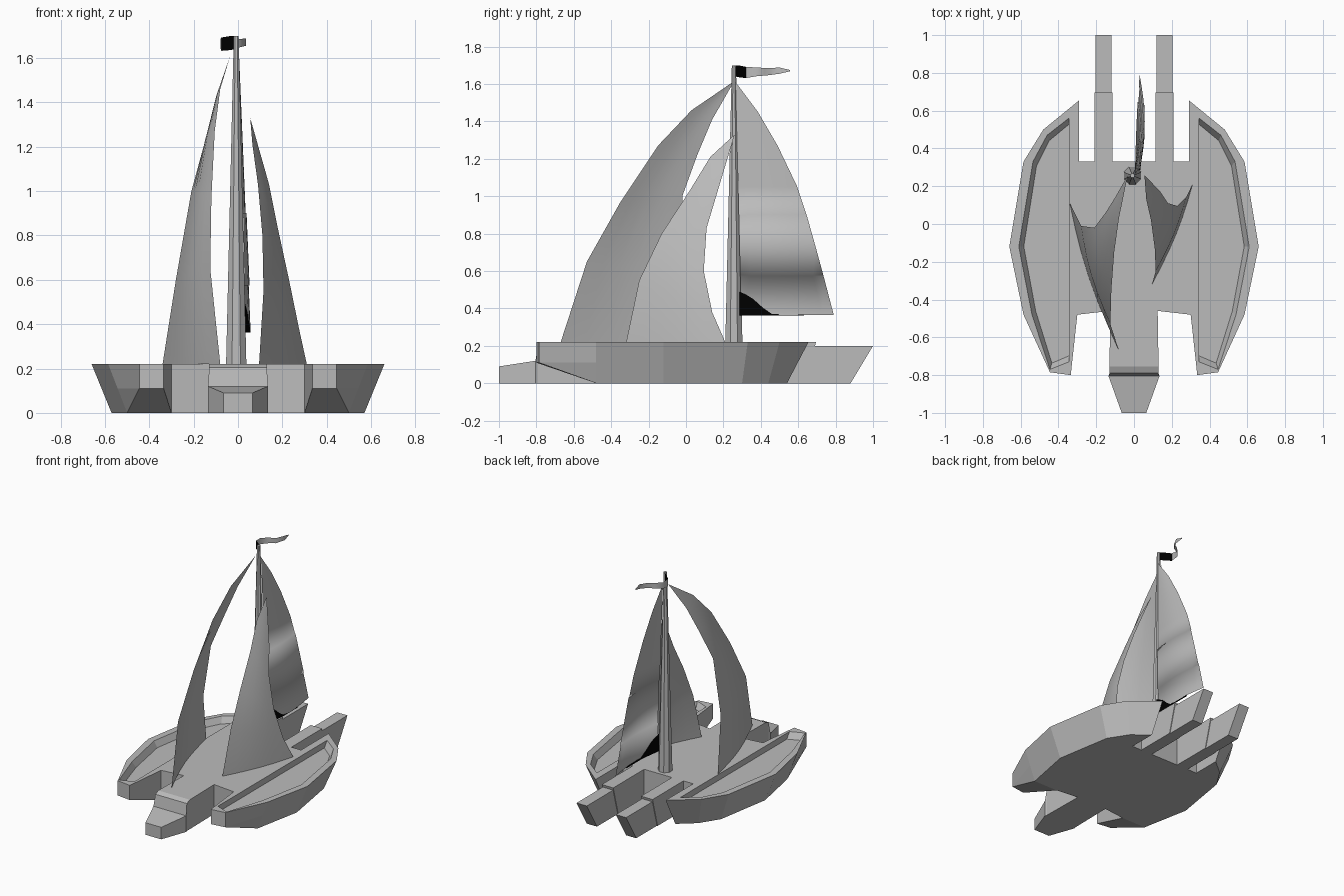
import bpy, bmesh, math
from mathutils import Vector

cube = bpy.data.objects.get("Cube")
if cube:
    bpy.data.objects.remove(cube, do_unlink=True)


def make_material(name, value):
    mat = bpy.data.materials.new(name)
    mat.use_nodes = True
    color = (value, value, value, 1)
    mat.diffuse_color = color
    mat.node_tree.nodes["Principled BSDF"].inputs["Base Color"].default_value = color
    return mat


grey = make_material("plain grey", 0.5)
black = make_material("black", 0.0)


def finish(bm, name, mat, smooth=False, closed=True):
    bmesh.ops.remove_doubles(bm, verts=bm.verts, dist=0.0005)
    if closed:
        bmesh.ops.recalc_face_normals(bm, faces=bm.faces)
    mesh = bpy.data.meshes.new(name)
    bm.to_mesh(mesh)
    bm.free()
    mesh.materials.append(mat)
    mesh.polygons.foreach_set("use_smooth", [smooth] * len(mesh.polygons))
    obj = bpy.data.objects.new(name, mesh)
    bpy.context.collection.objects.link(obj)
    return obj


def loft(name, rings, mat=grey):
    """Closed solid skinned through rings of equal length."""
    bm = bmesh.new()
    loops = [[bm.verts.new(p) for p in ring] for ring in rings]
    for a, b in zip(loops, loops[1:]):
        for i in range(len(a)):
            j = (i + 1) % len(a)
            bm.faces.new((a[i], a[j], b[j], b[i]))
    bm.faces.new(loops[0])
    bm.faces.new(loops[-1])
    return finish(bm, name, mat)


def sheet(name, rows, mat=grey, smooth=True):
    """Open surface through rows of points."""
    bm = bmesh.new()
    grid = [[bm.verts.new(p) for p in row] for row in rows]
    for a, b in zip(grid, grid[1:]):
        for i in range(len(a) - 1):
            bm.faces.new((a[i], a[i + 1], b[i + 1], b[i]))
    return finish(bm, name, mat, smooth, closed=False)


DECK = 0.22

# Hull: half outline as deck x, deck y, keel x, keel y
half = [
    (.125, -.46, .125, -.46), (.30, -.48, .30, -.48), (.335, -.80, .30, -.48),
    (.445, -.785, .50, -.48), (.585, -.48, .50, -.48), (.66, -.12, .57, -.12),
    (.585, .33, .50, .30), (.48, .50, .41, .44), (.29, .655, .29, .54),
    (.29, .33, .29, .33), (.21, .33, .21, .33), (.21, .695, .21, .635),
    (.115, .695, .115, .635), (.115, .33, .115, .33),
]
top, mid, low = [], [], []
for i, (tx, ty, kx, ky) in enumerate(half):
    top.append((tx, ty, DECK))
    low.append((kx, ky, 0))
    blunt = i in (2, 3)
    mid.append((tx, ty, DECK / 2) if blunt else ((tx + kx) / 2, (ty + ky) / 2, DECK / 2))


def mirrored(ring):
    return ring + [(-x, y, z) for x, y, z in reversed(ring)]


hull = loft("hull", [mirrored(r) for r in (low, mid, top)])

# Sunken side decks, cut from both outer hulls
recess = [(.345, .56), (.46, .47), (.535, .33), (.61, -.12), (.54, -.48), (.445, -.77), (.345, -.73)]
for side in (1, -1):
    floor = [(side * (.345 + (x - .345) * .9), -.1 + (y + .1) * .95, DECK - .045) for x, y in recess]
    rim = [(side * x, y, DECK) for x, y in recess]
    above = [(x, y, DECK + .1) for x, y, z in rim]
    cutter = loft("recess_cutter", [floor, rim, above])
    cutter.hide_render = True
    mod = hull.modifiers.new("recess", "BOOLEAN")
    mod.operation = "DIFFERENCE"
    mod.solver = "EXACT"
    mod.object = cutter
    bpy.context.view_layer.objects.active = hull
    bpy.ops.object.modifier_apply(modifier=mod.name)
    bpy.data.objects.remove(cutter, do_unlink=True)

# Stepped bow: y, half width, top height
bow = [(-.44, .125, DECK), (-.755, .13, DECK), (-.79, .13, .205), (-.805, .135, .12), (-1, .065, .09)]
loft("bow", [[(-w, y, 0), (w, y, 0), (w, y, h), (-w, y, h)] for y, w, h in bow])

# Twin stern beams with raked ends
for side, name in ((1, "left_stern_beam"), (-1, "right_stern_beam")):
    profile = [(.6, 0), (.88, 0), (1, .2), (.6, .2)]
    loft(name, [[(side * x, y, z) for y, z in profile] for x in (.12, .205)])

# Tapered mast
mast = []
for radius, z in ((.05, DECK - .02), (.012, 1.7)):
    angles = [math.tau * (i + .5) / 8 for i in range(8)]
    mast.append([(-.008 + radius * math.cos(a), .256 + radius * math.sin(a), z) for a in angles])
loft("mast", mast)


# Headsails stretched between a front edge and a rear edge
def headsail(name, luff, leech, bulge):
    rows = []
    for i, (a, b) in enumerate(zip(luff, leech)):
        a, b = Vector(a), Vector(b)
        puff = Vector((bulge * (1 - i / (len(luff) - 1)), 0, 0))
        rows.append([a.lerp(b, k / 6) + puff * math.sin(math.pi * k / 6) for k in range(7)])
    sheet(name, rows)


headsail("large_headsail",
         [(-.08, -.67, DECK), (-.125, -.53, .65), (-.12, -.35, .97), (-.105, -.15, 1.27),
          (-.08, .03, 1.46), (-.035, .25, 1.61)],
         [(-.34, .11, DECK), (-.28, -.01, .6), (-.21, -.02, 1), (-.15, .06, 1.22),
          (-.10, .14, 1.41), (-.035, .255, 1.61)], -.03)
headsail("small_headsail",
         [(.095, -.32, DECK), (.115, -.25, .55), (.11, -.13, .8), (.09, .02, 1.03),
          (.065, .13, 1.21), (.055, .26, 1.33)],
         [(.31, .21, DECK), (.275, .14, .38), (.23, .095, .6), (.18, .11, .83),
          (.14, .17, 1.03), (.055, .26, 1.33)], .02)


# Mainsail, three panels with a slightly raised middle one
def sail_x(u, t):
    return (.025 + .027 * math.sin(math.pi * u)) * (1 - t) + .005


trailing = [(.79, .365), (.735, .575), (.735, .575), (.69, .74), (.645, .9), (.645, .9),
            (.595, 1.05), (.49, 1.27), (.385, 1.45), (.265, 1.61)]
rows = []
for i, (end, z) in enumerate(trailing):
    t = (z - .365) / 1.245
    start = .295 - .03 * t
    lift = .004 if 2 <= i <= 4 else 0
    rows.append([(sail_x(k / 8, t) + lift, start + (end - start) * k / 8, z) for k in range(9)])
sheet("mainsail", rows)

# Dark corner patch on the mainsail, a thin plate over both faces
patch = [(.285, .49), (.32, .475), (.36, .45), (.41, .405), (.46, .37), (.63, .367)]
rings = []
for y, z in patch:
    x = sail_x(max(0, (y - .295) / .495), .04)
    rings.append([(x - .004, y, .362), (x + .004, y, .362), (x + .004, y, z), (x - .004, y, z)])
loft("sail_corner_patch", rings, black)

# Pennant: dark hoist and a rippling tail, as x, y, bottom, top
hoist = [(-.005, .262, 1.64, 1.7), (-.04, .29, 1.635, 1.698), (-.075, .32, 1.632, 1.692)]
tail = [hoist[-1], (-.078, .38, 1.642, 1.688), (-.035, .42, 1.645, 1.686), (.005, .44, 1.647, 1.685),
        (.035, .5, 1.655, 1.688), (.03, .556, 1.668, 1.675)]
for name, points, mat in (("pennant_hoist", hoist, black), ("pennant_tail", tail, grey)):
    sheet(name, [[(x, y, a), (x, y, b)] for x, y, a, b in points], mat)
